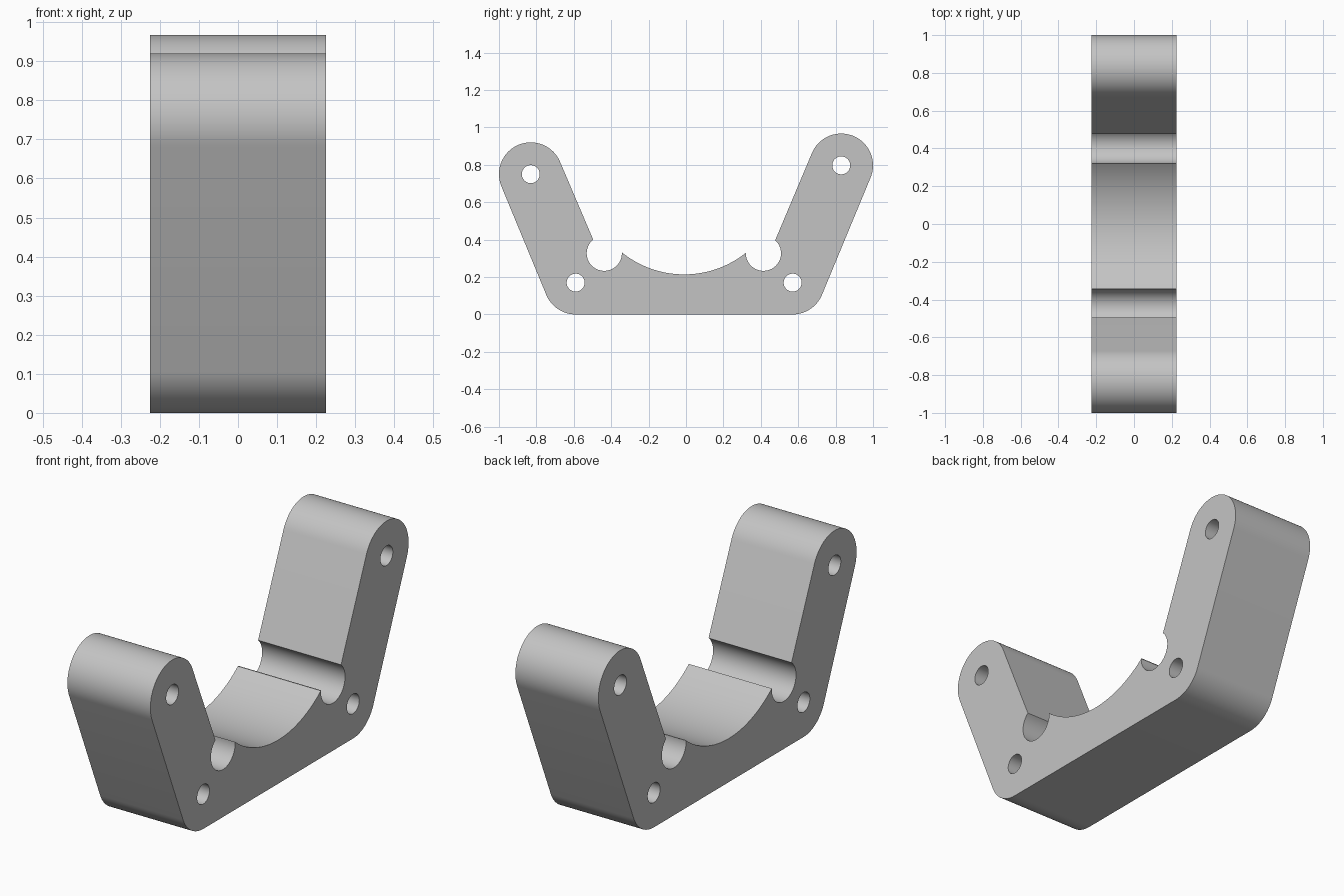
import bpy
from math import cos, sin, radians
from mathutils import Matrix

cube = bpy.data.objects.get("Cube")
if cube:
    bpy.data.objects.remove(cube, do_unlink=True)

HALF_WIDTH = 0.225
ROUND = 0.17          # radius of arm ends and lower corners
HOLE = 0.048          # radius of bolt holes
NOTCH = 0.094         # radius of relief notches
LEAN = 22.6           # arm lean from vertical, degrees

back_top, back_low = (0.83, 0.797), (0.57, 0.17)
front_top, front_low = (-0.83, 0.75), (-0.59, 0.17)


def arc(centre, radius, start, end, steps):
    """Points on an arc, angles in degrees; end < start runs clockwise."""
    angles = [radians(start + (end - start) * i / steps) for i in range(steps + 1)]
    return [(centre[0] + radius * cos(a), centre[1] + radius * sin(a)) for a in angles]


def add_loop(curve, points):
    spline = curve.splines.new("POLY")
    spline.points.add(len(points) - 1)
    for p, (u, v) in zip(spline.points, points):
        p.co = (u, v, 0, 1)
    spline.use_cyclic_u = True


# Side profile: rounded arms, relief notches and the cradle arc
outline = (
    arc(back_low, ROUND, -90, -LEAN, 16)
    + arc(back_top, ROUND, -LEAN, 180 - LEAN, 40)
    + arc((0.414, 0.327), NOTCH, 48, -183, 40)
    + arc((-0.01, 0.744), 0.53, -51.2, -128.8, 40)
    + arc((-0.437, 0.327), NOTCH, 3, -231, 40)
    + arc(front_top, ROUND, LEAN, 180 + LEAN, 40)
    + arc(front_low, ROUND, 180 + LEAN, 270, 16)
)
profile = bpy.data.curves.new("bracket_profile", "CURVE")
profile.dimensions = "2D"
profile.fill_mode = "BOTH"
profile.extrude = HALF_WIDTH
add_loop(profile, outline)

# Bolt holes
for centre in (back_top, back_low, front_top, front_low):
    add_loop(profile, arc(centre, HOLE, 0, 352.5, 47))

# Stand the profile up so that it is extruded along x
bracket = bpy.data.objects.new("cradle_bracket", profile)
bpy.context.collection.objects.link(bracket)
bracket.matrix_world = Matrix(((0, 0, 1, 0), (1, 0, 0, 0), (0, 1, 0, 0), (0, 0, 0, 1)))

bpy.ops.object.select_all(action="DESELECT")
bracket.select_set(True)
bpy.context.view_layer.objects.active = bracket
bpy.ops.object.convert(target="MESH")
bracket = bpy.context.object

# Weld caps to walls and shade the curved walls smoothly
bpy.ops.object.mode_set(mode="EDIT")
bpy.ops.mesh.select_all(action="SELECT")
bpy.ops.mesh.remove_doubles(threshold=0.0001)
bpy.ops.mesh.normals_make_consistent(inside=False)
bpy.ops.object.mode_set(mode="OBJECT")
bpy.ops.object.shade_smooth_by_angle(angle=radians(30))

# Plain grey finish
grey = bpy.data.materials.new("light_grey")
grey.use_nodes = True
colour = (0.55, 0.55, 0.55, 1)
grey.diffuse_color = colour
grey.node_tree.nodes["Principled BSDF"].inputs["Base Color"].default_value = colour
bracket.data.materials.clear()
bracket.data.materials.append(grey)
